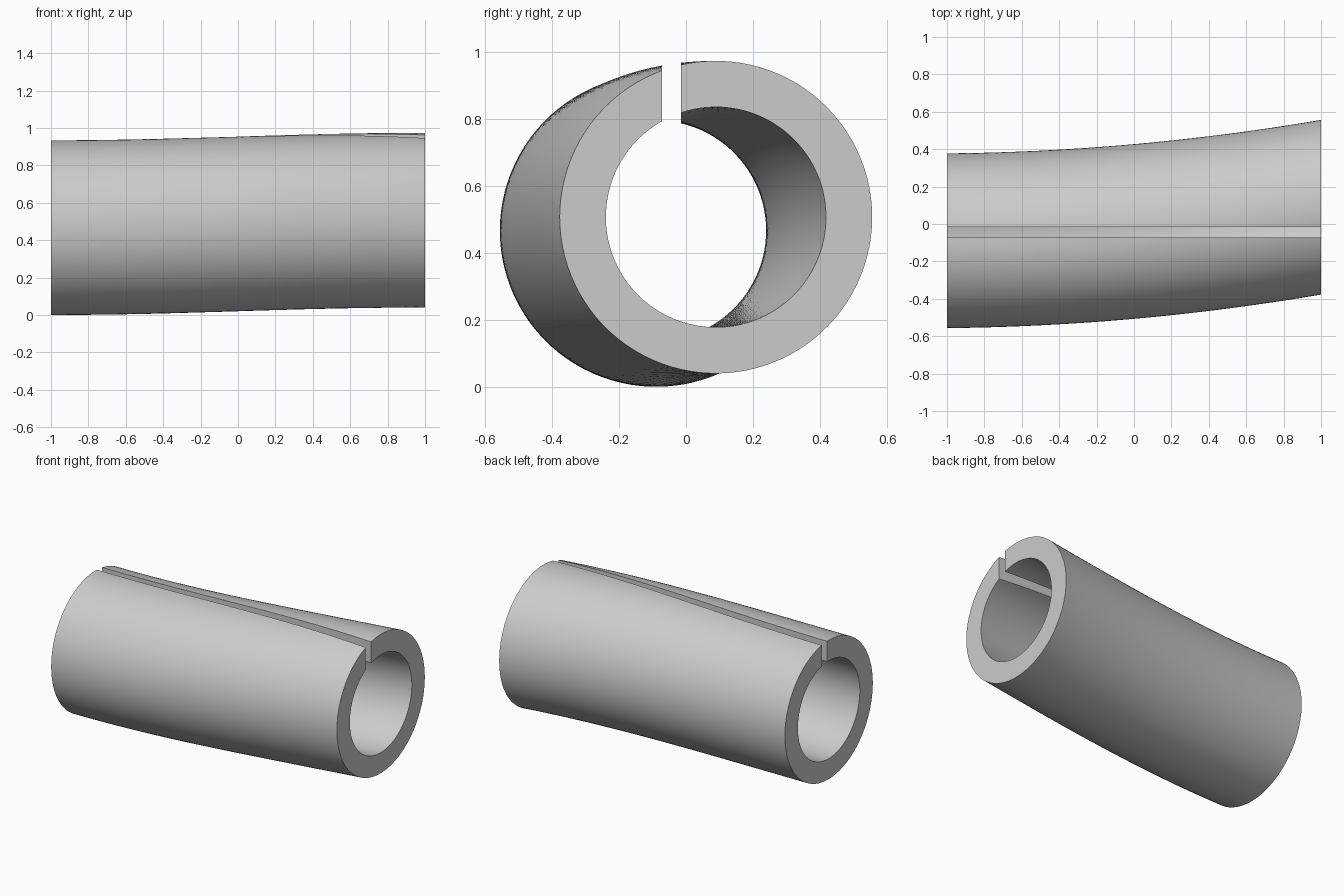
import bpy
import bmesh
from math import sin, cos, pi, acos, radians, sqrt

cube = bpy.data.objects.get("Cube")
if cube:
    bpy.data.objects.remove(cube, do_unlink=True)

OUTER, INNER = 0.467, 0.329          # tube radii
SLIT = (-0.015, -0.071)              # back and front walls of the slit, in y
STATIONS, STEPS = 40, 96


def centre(x):
    """Gently bent centre line of the tube."""
    return -0.04 + 0.0895 * x + 0.04 * x * x, 0.4875 + 0.02 * sin(x * pi / 2)


def arc(x, radius):
    """Open arc in the plane at x, from one slit wall round to the other."""
    cy, cz = centre(x)
    start = acos((SLIT[0] - cy) / radius)
    end = acos((SLIT[1] - cy) / radius) - 2 * pi
    angles = [start + (end - start) * i / STEPS for i in range(STEPS + 1)]
    return [(x, cy + radius * cos(a), cz + radius * sin(a)) for a in angles]


# Closed C-shaped section: out along the outer arc, back along the inner one
bm = bmesh.new()
rings = []
for s in range(STATIONS + 1):
    x = -1 + 2 * s / STATIONS
    section = arc(x, OUTER) + arc(x, INNER)[::-1]
    rings.append([bm.verts.new(p) for p in section])

# Outer skin, inner skin and slit walls
count = len(rings[0])
for a, b in zip(rings, rings[1:]):
    for i in range(count):
        j = (i + 1) % count
        bm.faces.new((a[i], a[j], b[j], b[i]))

# Flat end rims
for ring in (rings[0], rings[-1]):
    for i in range(STEPS):
        bm.faces.new((ring[i], ring[i + 1], ring[count - 2 - i], ring[count - 1 - i]))
bmesh.ops.recalc_face_normals(bm, faces=bm.faces)

mesh = bpy.data.meshes.new("slit_tube")
bm.to_mesh(mesh)
bm.free()
tube = bpy.data.objects.new("slit_tube", mesh)
bpy.context.collection.objects.link(tube)

# Plain grey colour
grey = bpy.data.materials.new("light_grey")
grey.use_nodes = True
colour = (0.6, 0.6, 0.6, 1)
grey.diffuse_color = colour
grey.node_tree.nodes["Principled BSDF"].inputs["Base Color"].default_value = colour
mesh.materials.append(grey)

# Smooth walls with crisp rims
bpy.ops.object.select_all(action="DESELECT")
tube.select_set(True)
bpy.context.view_layer.objects.active = tube
bpy.ops.object.shade_smooth_by_angle(angle=radians(30))
